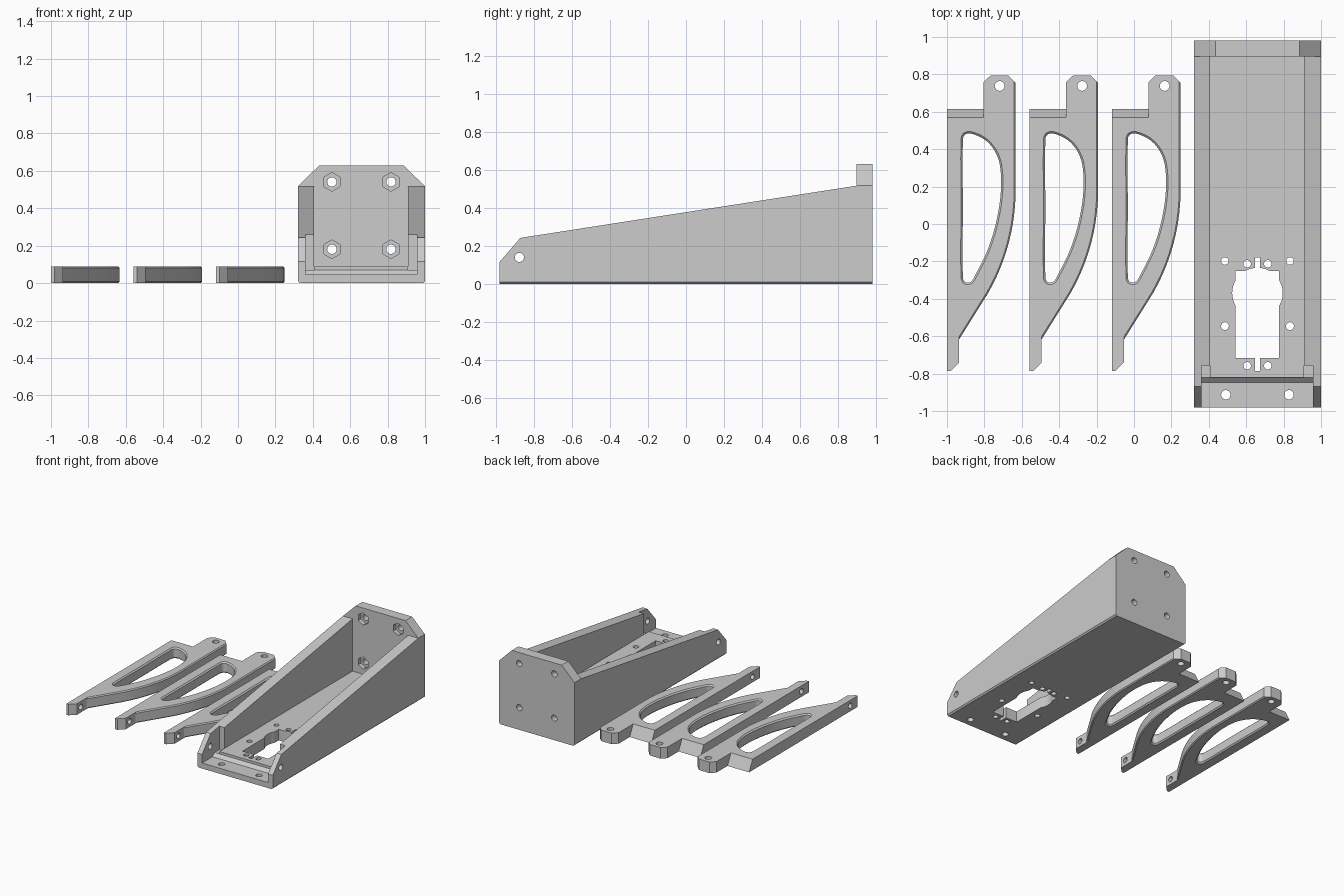
import bpy, bmesh, math
from mathutils import Vector

if "Cube" in bpy.data.objects:
    bpy.data.objects.remove(bpy.data.objects["Cube"])

GREY = bpy.data.materials.new("light grey")
GREY.diffuse_color = (0.604, 0.604, 0.604, 1)
GREY.use_nodes = True
GREY.node_tree.nodes["Principled BSDF"].inputs["Base Color"].default_value = GREY.diffuse_color


def loft(name, rings):
    """Solid from a stack of rings with equal point counts."""
    bm = bmesh.new()
    vs = [[bm.verts.new(p) for p in r] for r in rings]
    n = len(vs[0])
    bm.faces.new(vs[0][::-1])
    bm.faces.new(vs[-1])
    for a, b in zip(vs, vs[1:]):
        for i in range(n):
            j = (i + 1) % n
            bm.faces.new((a[i], a[j], b[j], b[i]))
    bmesh.ops.recalc_face_normals(bm, faces=bm.faces)
    me = bpy.data.meshes.new(name)
    bm.to_mesh(me)
    bm.free()
    me.materials.append(GREY)
    ob = bpy.data.objects.new(name, me)
    bpy.context.collection.objects.link(ob)
    return ob


def prism(name, pts, axis, lo, hi):
    """Extrude a 2D outline along one axis."""
    place = {"x": lambda p, t: (t, p[0], p[1]),
             "y": lambda p, t: (p[0], t, p[1]),
             "z": lambda p, t: (p[0], p[1], t)}[axis]
    return loft(name, [[place(p, t) for p in pts] for t in (lo, hi)])


def rect(x0, x1, y0, y1):
    return [(x0, y0), (x1, y0), (x1, y1), (x0, y1)]


def circle(cx, cy, r, n=24, turn=0.0):
    return [(cx + r * math.cos(turn + i * math.tau / n),
             cy + r * math.sin(turn + i * math.tau / n)) for i in range(n)]


def cut(ob, cutter):
    """Subtract the cutter; a solver that returns nothing is passed over."""
    bpy.context.view_layer.objects.active = ob
    before = ob.data.copy()
    for solver in ("EXACT", "MANIFOLD", "FLOAT"):
        m = ob.modifiers.new("cut", "BOOLEAN")
        m.operation, m.solver, m.object = "DIFFERENCE", solver, cutter
        bpy.ops.object.modifier_apply(modifier=m.name)
        if len(ob.data.polygons) > 0:
            break
        ob.data = before.copy()
    bpy.data.objects.remove(cutter)
    bpy.data.meshes.remove(before)


def chamfer(ob, width, rule):
    """Chamfer the edges whose two end points satisfy the rule."""
    bm = bmesh.new()
    bm.from_mesh(ob.data)
    edges = [e for e in bm.edges if rule(e.verts[0].co, e.verts[1].co)]
    bmesh.ops.bevel(bm, geom=edges, offset=width, segments=1,
                    affect="EDGES", profile=0.5)
    bm.to_mesh(ob.data)
    bm.free()


def smooth(ob):
    bpy.ops.object.select_all(action="DESELECT")
    ob.select_set(True)
    bpy.context.view_layer.objects.active = ob
    bpy.ops.object.shade_smooth_by_angle(angle=math.radians(30))


def closed_curve(pts, steps=4):
    """Closed smooth curve; tangents are scaled to each chord, so no overshoot."""
    pts = [Vector(p) for p in pts]
    n, out = len(pts), []
    tan = [(pts[(i + 1) % n] - pts[i - 1]).normalized() for i in range(n)]
    for i in range(n):
        a, b = pts[i], pts[(i + 1) % n]
        size = (b - a).length
        for s in range(steps):
            t = s / steps
            out.append(a * (2 * t**3 - 3 * t * t + 1) + b * (3 * t * t - 2 * t**3)
                       + tan[i] * size * (t**3 - 2 * t * t + t)
                       + tan[(i + 1) % n] * size * (t**3 - t * t))
    return out


def offset(pts, d):
    """Push a clockwise outline outward."""
    out = []
    for i, p in enumerate(pts):
        t = (pts[(i + 1) % len(pts)] - pts[i - 1]).normalized()
        out.append(p + d * Vector((-t.y, t.x)))
    return out


# --- Trough: tapering channel with end wall ---
X0, X1, MID = 0.32, 1.0, 0.66
side = [(-0.98, 0), (0.98, 0), (0.98, 0.63), (0.895, 0.63), (0.895, 0.517),
        (-0.87, 0.243), (-0.98, 0.115)]
trough = prism("bracket_trough", side, "x", X0, X1)
chamfer(trough, 0.011, lambda a, b: a.z < 1e-4 and b.z < 1e-4 and abs(a.x - b.x) < 1e-4)

# channel, stepped front lip and side notches
cut(trough, prism("c", rect(0.407, 0.909, -0.85, 0.895), "z", 0.09, 1))
lip = [(-1.1, 0.045), (-0.847, 0.045), (-0.82, 0.07), (-0.82, 1), (-1.1, 1)]
cut(trough, prism("c", lip, "x", 0.362, 0.957))
for a, b in ((0.362, 0.407), (0.909, 0.957)):
    cut(trough, prism("c", rect(a, b, -0.83, -0.757), "z", 0.07, 1))

# clipped top corners of the end wall
for s in (-1, 1):
    tri = [(MID + s * 0.34, 0.517), (MID + s * 0.215, 0.64), (MID + s * 0.4, 0.64),
           (MID + s * 0.4, 0.517)]
    cut(trough, prism("c", tri, "y", 0.85, 1.1))

# end wall bolt holes with hexagonal nut pockets
for x in (0.502, 0.818):
    for z in (0.181, 0.541):
        cut(trough, prism("c", circle(x, z, 0.025), "y", 0.8, 1.1))
        cut(trough, prism("c", circle(x, z, 0.05, 6, math.pi / 6), "y", 0.85, 0.93))

# pivot hole through both side walls
cut(trough, prism("c", circle(-0.875, 0.141, 0.024), "x", 0.2, 1.1))

# floor opening: rectangle, round bulge and two slots
for outline in (rect(0.543, 0.775, -0.717, -0.251), circle(0.66, -0.369, 0.135, 48),
                rect(0.647, 0.673, -0.3, -0.18), rect(0.647, 0.673, -0.786, -0.6)):
    cut(trough, prism("c", outline, "z", -0.1, 0.2))

# floor screw holes, mirrored about the centre line
for dx, y, r in ((0.174, -0.198, 0.02), (0.055, -0.213, 0.02), (0.174, -0.546, 0.021),
                 (0.055, -0.758, 0.02), (0.169, -0.913, 0.025)):
    for s in (-1, 1):
        cut(trough, prism("c", circle(MID + s * dx, y, r), "z", -0.1, 0.2))
smooth(trough)

# --- Arms: three identical flat levers with a long opening ---
H = 0.09


def arm_ring(z, inset):
    """Outline at one height: inset on the curved side, sloped at the shoulder."""
    shoulder = 0.615 - 0.045 * z / H
    r = 1.1 - inset
    arc = [(-1.733 + r * math.cos(math.radians(a)), 0.18 + r * math.sin(math.radians(a)))
           for a in range(-30, 1, 3)]
    pts = [(-1, -0.785), (-0.98, -0.785), (-0.935, -0.74), (-0.935, -0.617 + 1.9 * inset)]
    pts += arc + [(-0.633 - inset, 0.755 + inset), (-0.672, 0.794), (-0.767, 0.794),
                  (-0.805, 0.757), (-0.805, shoulder), (-1, shoulder)]
    return [(x, y, z) for x, y in pts]


arm = loft("lever_arm_1", [arm_ring(z, d) for z, d in
                           ((0, 0.008), (0.008, 0), (H - 0.008, 0), (H, 0.008))])

# long opening with chamfered rims
loop = closed_curve([(-0.915, -0.285), (-0.915, 0.08), (-0.915, 0.45), (-0.905, 0.477),
                     (-0.874, 0.484), (-0.80, 0.452), (-0.748, 0.396), (-0.718, 0.32),
                     (-0.711, 0.187), (-0.733, 0.027), (-0.781, -0.134), (-0.85, -0.275),
                     (-0.873, -0.309), (-0.902, -0.311)])
cut(arm, loft("c", [[(p.x, p.y, z) for p in offset(loop, d)]
                    for z, d in ((-0.01, 0.02), (0.01, 0), (H - 0.01, 0), (H + 0.01, 0.02))]))

# pin holes at both ends
cut(arm, prism("c", circle(-0.718, 0.738, 0.026), "z", -0.1, 0.2))
cut(arm, prism("c", circle(-0.69, H / 2, 0.022), "x", -1.1, -0.9))
smooth(arm)

for i in (1, 2):
    copy = arm.copy()
    copy.name = f"lever_arm_{i + 1}"
    copy.location.x = 0.441 * i
    bpy.context.collection.objects.link(copy)
